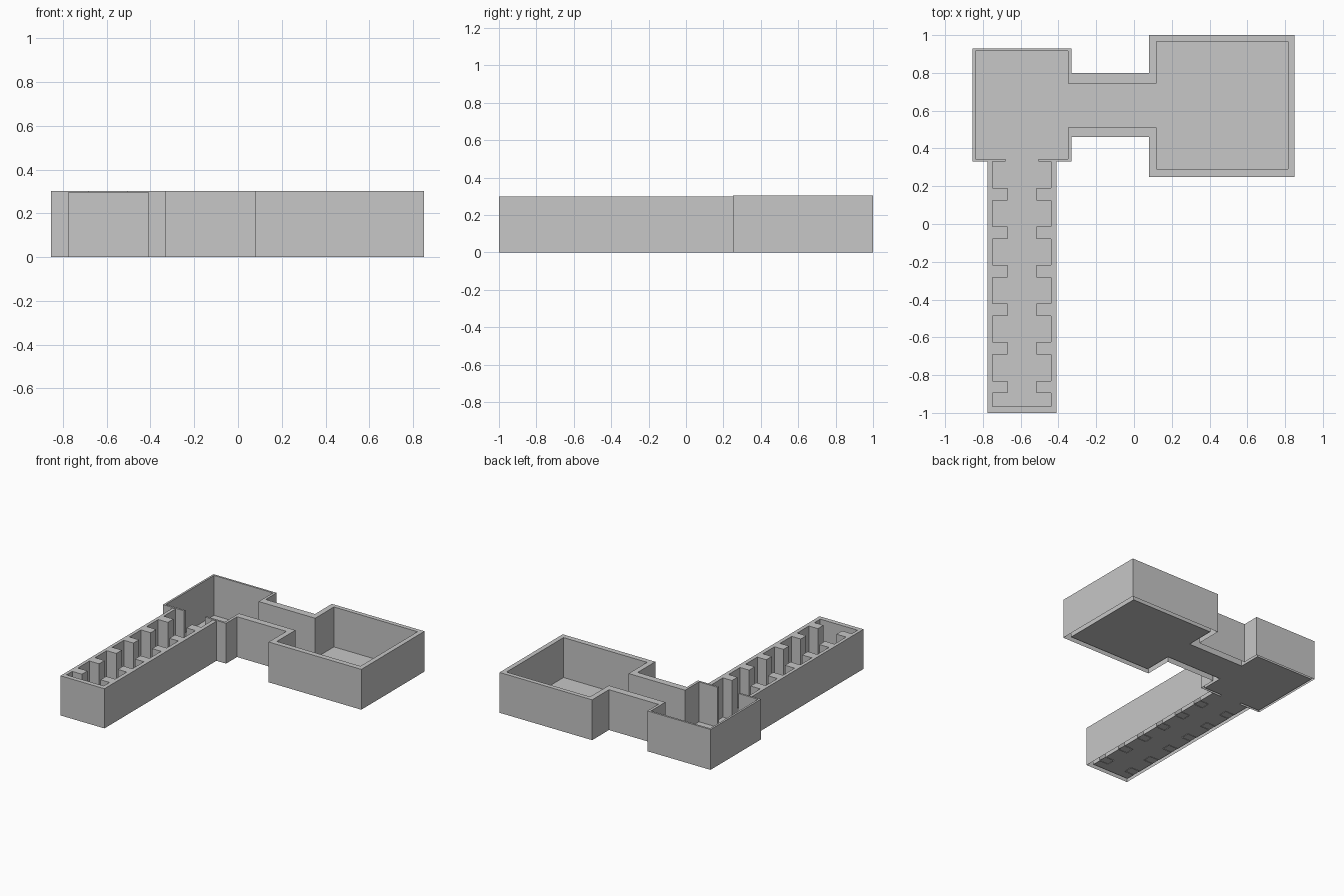
import bpy
import bmesh
from mathutils import Vector
from mathutils.geometry import tessellate_polygon

if "Cube" in bpy.data.objects:
    bpy.data.objects.remove(bpy.data.objects["Cube"])

grey = bpy.data.materials.new("plain grey")
grey.diffuse_color = (0.57, 0.57, 0.57, 1.0)
grey.use_nodes = True
grey.node_tree.nodes["Principled BSDF"].inputs["Base Color"].default_value = grey.diffuse_color


def make_object(name, bm):
    mesh = bpy.data.meshes.new(name)
    bm.to_mesh(mesh)
    bm.free()
    mesh.materials.append(grey)
    bpy.context.collection.objects.link(bpy.data.objects.new(name, mesh))


def fill(bm, verts):
    """Fill a flat outline with upward-facing triangles."""
    for a, b, c in tessellate_polygon([[Vector((v.co.x, v.co.y, 0)) for v in verts]]):
        face = bm.faces.new((verts[a], verts[b], verts[c]))
        face.normal_update()
        if face.normal.z < 0:
            face.normal_flip()


def walls(name, outline, height):
    """Counter-clockwise wall footprint raised to a height, open underneath."""
    bm = bmesh.new()
    low = [bm.verts.new((x, y, 0)) for x, y in outline]
    top = [bm.verts.new((x, y, height)) for x, y in outline]
    n = len(outline)
    for i in range(n):
        j = (i + 1) % n
        bm.faces.new((low[i], low[j], top[j], top[i]))
    fill(bm, top)
    make_object(name, bm)


def sheet(name, outline, z):
    bm = bmesh.new()
    fill(bm, [bm.verts.new((x, y, z)) for x, y in outline])
    make_object(name, bm)


# two rooms and the passage between them
room_outer = [(-0.505, 0.33), (-0.33, 0.33), (-0.33, 0.46), (0.08, 0.46),
              (0.08, 0.25), (0.85, 0.25), (0.85, 1.0), (0.08, 1.0),
              (0.08, 0.80), (-0.33, 0.80), (-0.33, 0.93), (-0.855, 0.93),
              (-0.855, 0.33), (-0.68, 0.33)]
room_inner = [(-0.68, 0.345), (-0.84, 0.345), (-0.84, 0.915), (-0.35, 0.915),
              (-0.35, 0.745), (0.12, 0.745), (0.12, 0.967), (0.815, 0.967),
              (0.815, 0.29), (0.12, 0.29), (0.12, 0.51), (-0.35, 0.51),
              (-0.35, 0.345), (-0.505, 0.345)]
walls("room_walls", room_outer + room_inner, 0.303)


# long hall with pillars along both sides
def pillar_side(wall_x, pillar_x):
    pts = [(wall_x, 0.33)]
    for i in range(6):
        t = 0.19 - 0.204 * i
        b = t - 0.066
        pts += [(wall_x, t), (pillar_x, t), (pillar_x, b), (wall_x, b)]
    return pts + [(wall_x, -0.965)]


hall_inner = pillar_side(-0.44, -0.515) + pillar_side(-0.75, -0.67)[::-1]
hall_outer = [(-0.775, 0.33), (-0.775, -1.0), (-0.41, -1.0), (-0.41, 0.33)]
walls("hall_walls", hall_outer + hall_inner, 0.298)

# floor fills everything inside the walls and runs under the pillars
hall_floor = [(-0.505, 0.33), (-0.44, 0.33), (-0.44, -0.965),
              (-0.75, -0.965), (-0.75, 0.33), (-0.68, 0.33)]
sheet("floor", room_inner + hall_floor, 0.003)
